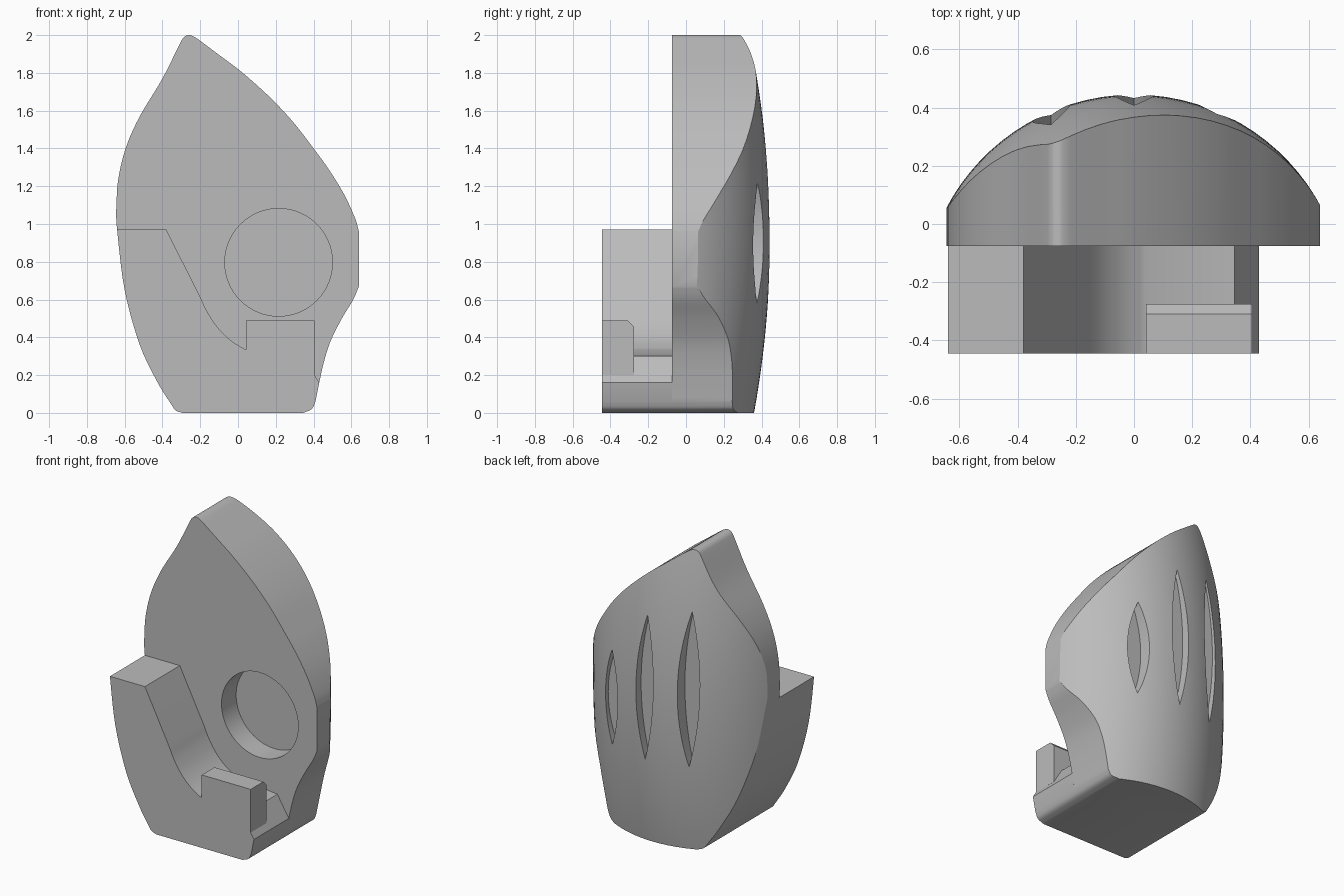
import bpy, bmesh, math
from mathutils import Vector

if "Cube" in bpy.data.objects:
    bpy.data.objects.remove(bpy.data.objects["Cube"])

GREY = bpy.data.materials.new("light grey")
GREY.diffuse_color = (0.5, 0.5, 0.5, 1)
GREY.use_nodes = True
GREY.node_tree.nodes["Principled BSDF"].inputs["Base Color"].default_value = GREY.diffuse_color
Y_FRONT, Y_PLATE = -0.445, -0.075


def smooth_run(pts, n=5):
    """Catmull-Rom curve through the points."""
    p = [Vector(q) for q in pts]
    p = [2 * p[0] - p[1]] + p + [2 * p[-1] - p[-2]]
    out = []
    for a, b, c, d in zip(p, p[1:], p[2:], p[3:]):
        for k in range(n):
            t = k / n
            out.append(0.5 * (2 * b + (c - a) * t + (2 * a - 5 * b + 4 * c - d) * t * t
                              + (3 * b - a - 3 * c + d) * t ** 3))
    return [tuple(v) for v in out] + [tuple(pts[-1])]


def finish(bm, name):
    bmesh.ops.recalc_face_normals(bm, faces=bm.faces[:])
    me = bpy.data.meshes.new(name)
    bm.to_mesh(me)
    bm.free()
    ob = bpy.data.objects.new(name, me)
    me.materials.append(GREY)
    bpy.context.collection.objects.link(ob)
    return ob


def prism(name, pts, y0, y1):
    """Extrude an x-z profile along y."""
    bm = bmesh.new()
    f = bm.faces.new([bm.verts.new((x, y0, z)) for x, z in pts])
    r = bmesh.ops.extrude_face_region(bm, geom=[f])
    verts = [v for v in r["geom"] if isinstance(v, bmesh.types.BMVert)]
    bmesh.ops.translate(bm, verts=verts, vec=(0, y1 - y0, 0))
    return finish(bm, name)


def boolean(ob, tool, op):
    bpy.context.view_layer.objects.active = ob
    m = ob.modifiers.new("cut", 'BOOLEAN')
    m.object, m.operation, m.solver = tool, op, 'EXACT'
    bpy.ops.object.modifier_apply(modifier=m.name)
    bpy.data.objects.remove(tool)


def shade(ob):
    bpy.ops.object.select_all(action='DESELECT')
    ob.select_set(True)
    bpy.context.view_layer.objects.active = ob
    bpy.ops.object.shade_smooth_by_angle(angle=math.radians(25))


def back_y(x, z):
    """Domed back: a tight arc across, a shallow arc up."""
    return 0.445 - (0.729 - math.sqrt(0.729 ** 2 - x * x)) - (z - 0.93) ** 2 / 10.2


# Outline of the shield-like plate
left_low = smooth_run([(-.645, 1.07), (-.64, .97), (-.60, .65), (-.52, .36),
                       (-.425, .16), (-.35, .04)])
foot = smooth_run([(-.35, .04), (-.33, .013), (-.295, 0)], 4)
foot_r = smooth_run([(.345, 0), (.39, .02), (.41, .06)], 4)
right_low = smooth_run([(.41, .06), (.43, .16), (.455, .27), (.49, .38),
                        (.55, .50), (.61, .60), (.64, .67)])
right_up = smooth_run([(.64, .96), (.62, 1.03), (.56, 1.16), (.48, 1.29), (.40, 1.40),
                       (.30, 1.53), (.20, 1.64), (.10, 1.735), (0, 1.82), (-.10, 1.895),
                       (-.20, 1.97), (-.235, 1.993), (-.26, 2.0), (-.285, 1.99),
                       (-.31, 1.95), (-.40, 1.77), (-.52, 1.57), (-.595, 1.40),
                       (-.635, 1.23), (-.645, 1.07)])
outline = left_low[:-1] + foot + foot_r[:-1] + right_low + right_up[:-1]
body = prism("body", outline, Y_PLATE, 0.7)

# Dome solid that shapes the back
bm = bmesh.new()
nx, nz = 40, 40
grid = [[bm.verts.new((x, back_y(x, z), z)) for x in [0.7 * math.sin(math.pi * (i / nx - .5)) for i in range(nx + 1)]]
        for z in [-.1 + 2.2 * j / nz for j in range(nz + 1)]]
faces = [bm.faces.new((grid[j][i], grid[j][i + 1], grid[j + 1][i + 1], grid[j + 1][i]))
         for j in range(nz) for i in range(nx)]
r = bmesh.ops.extrude_face_region(bm, geom=faces, use_keep_orig=True)
for v in r["geom"]:
    if isinstance(v, bmesh.types.BMVert):
        v.co.y = -0.5
boolean(body, finish(bm, "dome"), 'INTERSECT')

# Round pocket in the front
ring = [(.215 + .285 * math.cos(a), .797 + .285 * math.sin(a))
        for a in [2 * math.pi * k / 64 for k in range(64)]]
boolean(body, prism("pocket", ring, -0.3, 0.08), 'DIFFERENCE')

# Three lens-shaped slots in the back
for cx, top in ((-.285, 1.61), (0, 1.54), (.285, 1.22)):
    lo, n = 0.58, 20
    side = [(.064 * (1 - (2 * k / n - 1) ** 2), lo + (top - lo) * k / n) for k in range(n + 1)]
    lens = [(cx + w, z) for w, z in side] + [(cx - w, z) for w, z in side[-2:0:-1]]
    boolean(body, prism("slot", lens, back_y(cx, .93) - .06, 0.8), 'DIFFERENCE')
shade(body)

# Front shelf with sloping cradle
shelf_left = [(-.64, .97)] + [p for p in left_low if p[1] < .965]
cradle = smooth_run([(-.20, .615), (-.165, .54), (-.11, .455), (-.04, .385), (.04, .335)], 4)
shelf = shelf_left[:-1] + foot + foot_r + [(.43, .16), (.345, .30)] + cradle[::-1] + [(-.38, .97)]
shade(prism("front_shelf", shelf, Y_FRONT, Y_PLATE))

# Raised lip at the front, with a chamfered rear top edge
bm = bmesh.new()
prof = [(Y_FRONT, .2), (Y_FRONT, .49), (-.31, .49), (-.275, .455), (-.275, .2)]
f = bm.faces.new([bm.verts.new((.042, y, z)) for y, z in prof])
r = bmesh.ops.extrude_face_region(bm, geom=[f])
bmesh.ops.translate(bm, vec=(.364, 0, 0),
                    verts=[v for v in r["geom"] if isinstance(v, bmesh.types.BMVert)])
finish(bm, "front_lip")
